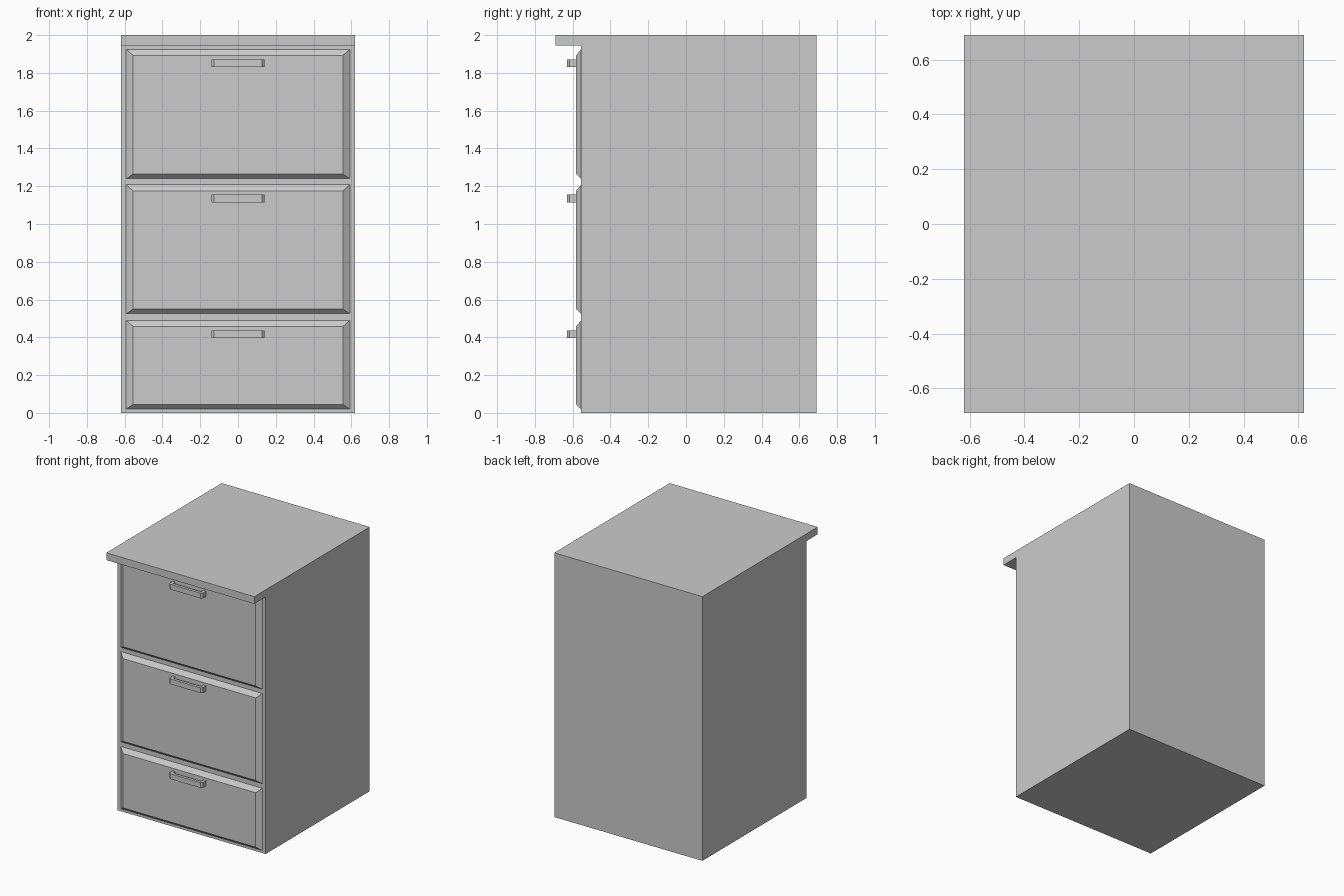
import bpy

if "Cube" in bpy.data.objects:
    bpy.data.objects.remove(bpy.data.objects["Cube"])

FACE_Y = -0.555      # cabinet front
PANEL_Y = -0.582     # raised drawer face


def mesh_object(name, verts, faces):
    mesh = bpy.data.meshes.new(name)
    mesh.from_pydata(verts, [], faces)
    obj = bpy.data.objects.new(name, mesh)
    bpy.context.collection.objects.link(obj)
    return obj


def extrude(name, profile, place):
    """Closed prism from a 2D profile; place(a, b, end) gives the 3D points."""
    n = len(profile)
    verts = [place(a, b, end) for end in (0, 1) for a, b in profile]
    faces = [tuple(range(n))[::-1], tuple(range(n, 2 * n))]
    faces += [(i, (i + 1) % n, n + (i + 1) % n, n + i) for i in range(n)]
    obj = mesh_object(name, verts, faces)
    bpy.context.view_layer.objects.active = obj
    bpy.ops.object.mode_set(mode='EDIT')
    bpy.ops.mesh.select_all(action='SELECT')
    bpy.ops.mesh.normals_make_consistent(inside=False)
    bpy.ops.object.mode_set(mode='OBJECT')
    return obj


# Cabinet body and overhanging top, one side profile (y, z)
side = [(FACE_Y, 0), (0.69, 0), (0.69, 2), (-0.69, 2), (-0.69, 1.945), (FACE_Y, 1.945)]
extrude("cabinet_body", side, lambda y, z, e: ((-0.62, 0.62)[e], y, z))


# Raised drawer front with sloped edges
def drawer_front(name, bottom, top):
    def ring(x, z0, z1, y):
        return [(-x, y, z0), (x, y, z0), (x, y, z1), (-x, y, z1)]
    verts = ring(0.592, bottom, top, FACE_Y)
    verts += ring(0.555, bottom + 0.025, top - 0.033, PANEL_Y)
    faces = [(4, 5, 6, 7)] + [(i, (i + 1) % 4, 4 + (i + 1) % 4, 4 + i) for i in range(4)]
    mesh_object(name, verts, faces)


# U-shaped pull handle with clipped corners, plan profile (x, y)
def handle(name, z):
    half = [(0.118, PANEL_Y), (0.14, PANEL_Y), (0.14, -0.618), (0.128, -0.63)]
    inner = [(0.118, -0.608)]
    right = inner + half
    left = [(-x, y) for x, y in reversed(right)]
    extrude(name, right + left, lambda x, y, e: (x, y, z + (-0.02, 0.02)[e]))


drawers = [("top", 1.24, 1.925, 1.852), ("middle", 0.525, 1.208, 1.135), ("bottom", 0.02, 0.49, 0.417)]
for label, low, high, grip in drawers:
    drawer_front(label + "_drawer_front", low, high)
    handle(label + "_drawer_handle", grip)
